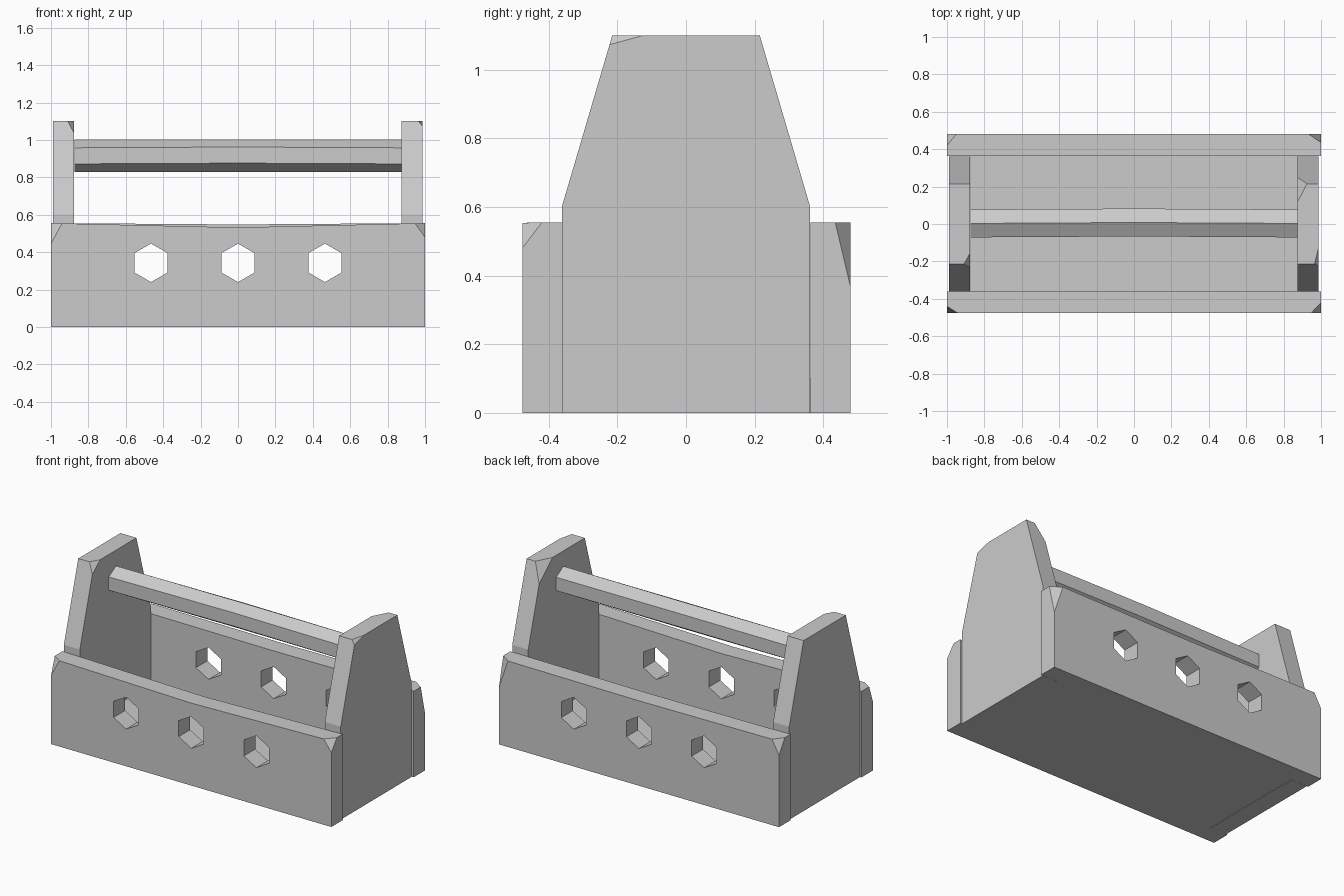
import bpy, bmesh, math
from mathutils import Vector

if "Cube" in bpy.data.objects:
    bpy.data.objects.remove(bpy.data.objects["Cube"])


def make_object(name, bm):
    bmesh.ops.recalc_face_normals(bm, faces=bm.faces)
    mesh = bpy.data.meshes.new(name)
    bm.to_mesh(mesh)
    bm.free()
    obj = bpy.data.objects.new(name, mesh)
    bpy.context.collection.objects.link(obj)
    return obj


def prism(profile, offset):
    """Extrude a closed planar outline along an offset."""
    bm = bmesh.new()
    face = bm.faces.new([bm.verts.new(p) for p in profile])
    ext = bmesh.ops.extrude_face_region(bm, geom=[face])["geom"]
    bmesh.ops.translate(bm, vec=offset, verts=[g for g in ext if isinstance(g, bmesh.types.BMVert)])
    bmesh.ops.recalc_face_normals(bm, faces=bm.faces)
    return bm


def chip(bm, a, b, c):
    """Slice off a corner along the plane through three points."""
    a, b, c = Vector(a), Vector(b), Vector(c)
    n = (b - a).cross(c - a).normalized()
    if n.dot(a - Vector((0, 0, 0.3))) < 0:
        n = -n
    # only the faces around the corner are in front of the plane
    bmesh.ops.bisect_plane(bm, geom=bm.verts[:] + bm.edges[:] + bm.faces[:], dist=1e-5,
                           plane_co=a, plane_no=n, clear_outer=True)
    bmesh.ops.holes_fill(bm, edges=[e for e in bm.edges if e.is_boundary], sides=0)


def hexagon(r, cx=0, cz=0):
    return [(cx + r * math.sin(k * math.pi / 3), cz + r * math.cos(k * math.pi / 3)) for k in range(6)]


# Long side boards with worn top edge, chipped corners and hexagonal holes
TOP = 0.555
# per board: inner y, outer y, mid height, then (side, x cut, y cut, z cut) corners
boards = {
    "front_board": (-0.36, -0.477, 0.532, [(1, 0.055, 0.057, 0.075), (-1, 0.06, 0.037, 0.11)]),
    "back_board": (0.363, 0.48, 0.548, [(1, 0.065, 0.045, 0.19), (-1, 0.05, 0.06, 0.09)]),
}
for name, (yi, yo, mid, corners) in boards.items():
    outline = [(-1, 0), (1, 0), (1, TOP), (0, mid), (-1, TOP)]
    bm = prism([(x, yi, z) for x, z in outline], (0, yo - yi, 0))
    s = 1 if yo > 0 else -1
    for side, dx, dy, dz in corners:
        chip(bm, (side * (1 - dx), yo, TOP), (side, yo - s * dy, TOP), (side, yo, TOP - dz))
    board = make_object(name, bm)
    for i, cx in enumerate((-0.465, 0, 0.465)):
        hole = make_object(f"{name}_hole_cutter_{i}",
                           prism([(x, yi - s * 0.1, z) for x, z in hexagon(0.103, cx, 0.343)],
                                 (0, s * 0.32, 0)))
        hole.hide_render = True
        hole.hide_viewport = True
        mod = board.modifiers.new("hole", "BOOLEAN")
        mod.operation = "DIFFERENCE"
        mod.solver = "EXACT"
        mod.object = hole

# Tapered end boards with chipped upper corners
end_outline = [(-0.362, 0), (0.362, 0), (0.362, 0.6), (0.215, 1.1), (-0.215, 1.1), (-0.362, 0.6)]
ends = {
    "left_end": (-0.99, [((-0.91, -0.215, 1.1), (-0.873, -0.15, 1.1), (-0.873, -0.235, 1.03))]),
    "right_end": (0.873, [((0.873, 0.115, 1.1), (0.925, 0.215, 1.1), (0.873, 0.25, 0.98)),
                          ((0.987, -0.125, 1.1), (0.965, -0.215, 1.1), (0.987, -0.223, 1.073))]),
}
for name, (x0, chips) in ends.items():
    bm = prism([(x0, y, z) for y, z in end_outline], (0.114, 0, 0))
    for a, b, c in chips:
        a, b, c = Vector(a), Vector(b), Vector(c)
        n = (b - a).cross(c - a).normalized()
        centre = Vector((x0 + 0.057, 0, 0.3))
        if n.dot(a - centre) < 0:
            n = -n
        bmesh.ops.bisect_plane(bm, geom=bm.verts[:] + bm.edges[:] + bm.faces[:], dist=1e-5,
                               plane_co=a, plane_no=n, clear_outer=True)
        bmesh.ops.holes_fill(bm, edges=[e for e in bm.edges if e.is_boundary], sides=0)
    make_object(name, bm)

# Floor panel
make_object("floor", prism([(-0.873, -0.36, 0), (0.873, -0.36, 0), (0.873, 0.363, 0), (-0.873, 0.363, 0)],
                           (0, 0, 0.1)))

# Hexagonal handle, slightly uneven at the middle
bm = bmesh.new()
rings = []
for x, dy, dz in ((-0.873, 0, 0), (0, 0.005, 0.004), (0.873, 0, 0)):
    rings.append([bm.verts.new((x, y + dy, z + dz * (z > 0.84) * (z < 0.99))) for y, z in hexagon(0.086, 0.003, 0.915)])
for r0, r1 in zip(rings, rings[1:]):
    for k in range(6):
        bm.faces.new((r0[k], r0[k - 1], r1[k - 1], r1[k]))
bm.faces.new(rings[0])
bm.faces.new(rings[-1])
make_object("handle", bm)
